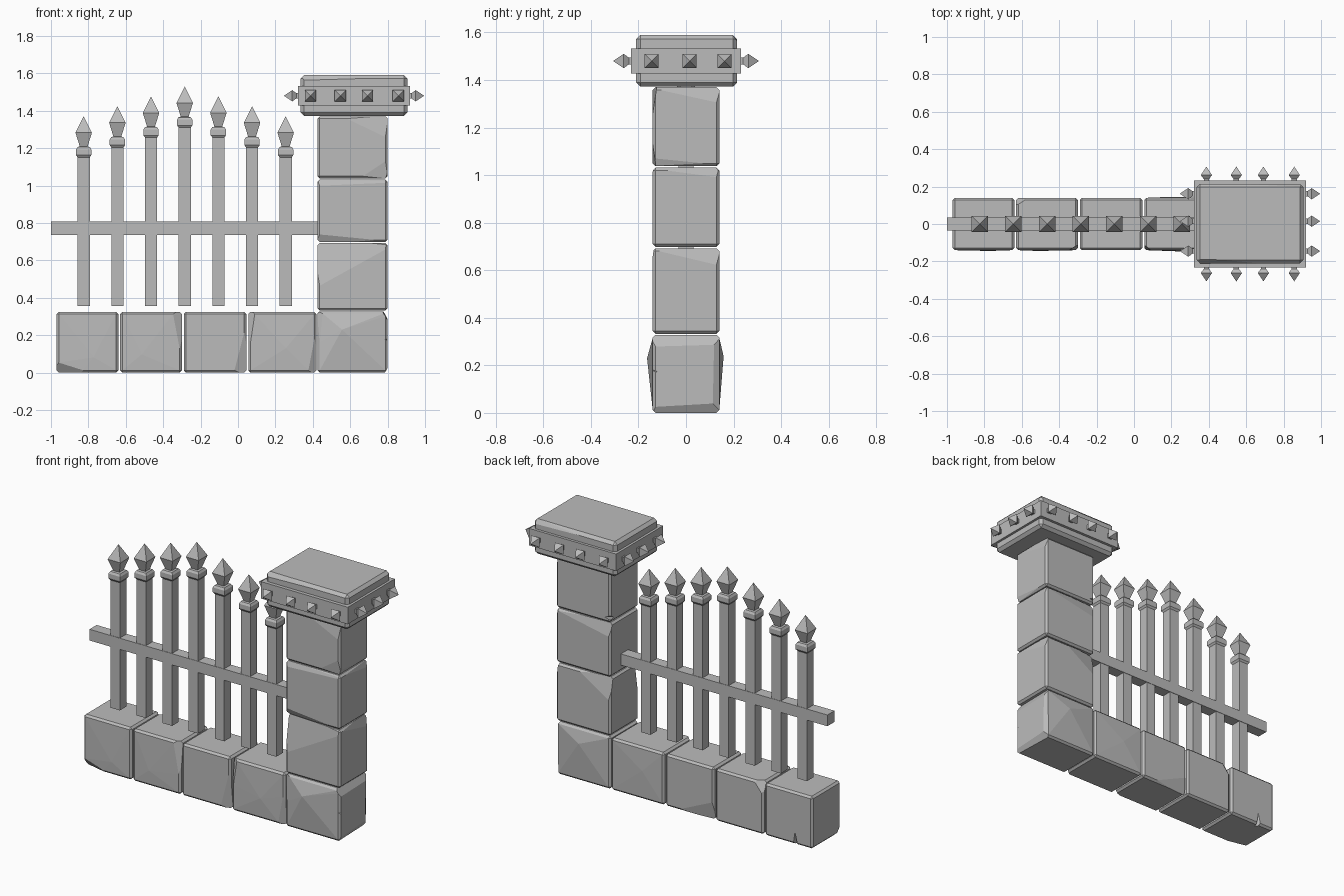
import bpy, bmesh
from mathutils import Vector, Matrix

cube = bpy.data.objects.get("Cube")
if cube:
    bpy.data.objects.remove(cube)

stone = bpy.data.materials.new("stone_grey")
stone.use_nodes = True
grey = (0.5, 0.5, 0.5, 1)
stone.diffuse_color = grey
stone.node_tree.nodes["Principled BSDF"].inputs["Base Color"].default_value = grey


def finish(name, bm):
    bmesh.ops.recalc_face_normals(bm, faces=bm.faces)
    mesh = bpy.data.meshes.new(name)
    bm.to_mesh(mesh)
    bm.free()
    mesh.materials.append(stone)
    obj = bpy.data.objects.new(name, mesh)
    bpy.context.collection.objects.link(obj)
    return obj


def notch(obj, points):
    """Chip a wedge, given by its corners, out of a block."""
    bm = bmesh.new()
    for p in points:
        bm.verts.new(p)
    bmesh.ops.convex_hull(bm, input=bm.verts)
    cutter = finish("chip_cutter", bm)
    cutter.hide_render = True
    mod = obj.modifiers.new("chip", 'BOOLEAN')
    mod.operation, mod.solver, mod.object = 'DIFFERENCE', 'EXACT', cutter
    graph = bpy.context.evaluated_depsgraph_get()
    mesh = bpy.data.meshes.new_from_object(obj.evaluated_get(graph))
    obj.modifiers.clear()
    obj.data = mesh
    bpy.data.objects.remove(cutter)


def block(name, lo, hi, bevel=0.012, cuts=(), bulges=(), chip=None):
    """Box with bevelled edges, planar cuts and faceted bulges.
    Cuts are three points and bulges are points, in half-sizes from the centre."""
    lo, hi = Vector(lo), Vector(hi)
    mid, half = (lo + hi) / 2, (hi - lo) / 2
    place = lambda p: mid + Vector(p) * half
    bm = bmesh.new()
    bmesh.ops.create_cube(bm, size=2)
    for v in bm.verts:
        v.co = place(v.co)
    if bevel:
        bmesh.ops.bevel(bm, geom=bm.edges[:], offset=bevel, segments=1, affect='EDGES')
    for cut in cuts:
        a, b, c = map(place, cut)
        n = (b - a).cross(c - a).normalized()
        if n.dot(a - mid) < 0:
            n = -n
        bmesh.ops.bisect_plane(bm, geom=bm.verts[:] + bm.edges[:] + bm.faces[:],
                               plane_co=a, plane_no=n, clear_outer=True)
        rim = [e for e in bm.edges if e.is_boundary]
        bmesh.ops.holes_fill(bm, edges=rim, sides=0)
        bmesh.ops.recalc_face_normals(bm, faces=bm.faces)
    for point in bulges:
        axis = max(range(3), key=lambda i: abs(point[i]))
        side = 1 if point[axis] > 0 else -1
        bm.normal_update()
        facing = [f for f in bm.faces if f.normal[axis] * side > 0.9]
        face = max(facing, key=lambda f: f.calc_area())
        apex = bmesh.ops.poke(bm, faces=[face])["verts"][0]
        apex.co = place(point)
    obj = finish(name, bm)
    if chip:
        notch(obj, chip)
    return obj


def square_stack(name, rings, matrix=Matrix()):
    """Square sections (half width, height) joined along z; the last is a point."""
    bm = bmesh.new()
    last = None
    for h, z in rings[:-1]:
        ring = [bm.verts.new((x * h, y * h, z)) for x, y in ((-1, -1), (1, -1), (1, 1), (-1, 1))]
        if last is None:
            bm.faces.new(ring[::-1])
        else:
            for i in range(4):
                j = (i + 1) % 4
                bm.faces.new((last[i], last[j], ring[j], ring[i]))
        last = ring
    tip = bm.verts.new((0, 0, rings[-1][1]))
    for i in range(4):
        bm.faces.new((last[i], last[(i + 1) % 4], tip))
    bm.transform(matrix)
    return finish(name, bm)


# Low wall of four worn stones
W = 0.14
block("wall_stone_1", (-0.97, -W, 0), (-0.64, W, 0.325),
      cuts=[((-1, -1, -0.65), (0.1, -1, -1), (-1, -0.7, -1))],
      bulges=[(0.2, -1.03, -0.5)],
      chip=[(-0.88, 0.16, -0.01), (-0.83, 0.16, -0.01), (-0.85, 0.16, 0.12), (-0.85, 0.1, -0.01)])
block("wall_stone_2", (-0.63, -W, 0), (-0.3, W, 0.325),
      cuts=[((1, -1, -0.6), (1, -0.8, 1), (0.7, -1, 1)), ((-1, 1, 0.5), (-0.6, 1, 1), (-1, 0.7, 1))],
      bulges=[(-0.3, -1.03, -0.4)])
block("wall_stone_3", (-0.29, -W, 0), (0.045, W, 0.325),
      cuts=[((1, -1, 0.6), (0.6, -1, -1), (1, -0.8, -1)),
            ((-1, 1, -0.3), (0.5, 1, -1), (-1, 0.85, -1))])
block("wall_stone_4", (0.055, -W, 0), (0.42, W, 0.325),
      cuts=[((-1, -1, -0.5), (-0.8, -1, 1), (-1, -0.8, 1)), ((1, -1, 0.5), (0.75, -1, -1), (1, -0.8, -1))],
      bulges=[(0.1, -1.05, -0.2), (-0.2, 1.04, 0.1)])

# Pillar stones
X0, X1 = 0.425, 0.8
block("pillar_base", (X0, -W, 0), (X1, W, 0.328),
      cuts=[((1, -1, 0.7), (1, 1, 0.75), (0.88, 1, 1)), ((1, -1, -0.85), (1, 1, -0.75), (0.9, 0, -1)),
            ((1, 0.8, -1), (1, 0.85, 1), (0.92, 1, 0)), ((-1, -1, -0.8), (-1, -0.9, 1), (-0.85, -1, 1))],
      bulges=[(-0.3, -1.17, 0.4), (0.1, 1.13, 0.45)],
      chip=[(0.74, -0.2, 0.2), (0.83, -0.2, 0.13), (0.83, -0.2, 0.21), (0.83, -0.08, 0.16)])
block("pillar_stone_lower", (X0, -W, 0.332), (X1, W, 0.692),
      cuts=[((1, -1, 0.97), (1, 1, 0.6), (0.9, 1, 1)), ((-1, -1, -0.3), (1, -1, 0.85), (0, -0.85, 1)),
            ((-1, 0.8, 1), (-1, 1, 0.2), (0.2, 1, 1))])
block("pillar_stone_middle", (X0, -W, 0.698), (X1, W, 1.032),
      cuts=[((1, -1, 0.97), (1, 1, 0.75), (0.94, 1, 1)), ((-1, -1, -0.75), (1, -1, -0.97), (-1, -0.85, -1)),
            ((-1, -1, 0.8), (1, -1, 0.9), (0, -0.93, 1)), ((-1, 1, 0.5), (1, 1, 0.95), (-1, 0.85, 1))])
block("pillar_stone_upper", (X0, -W, 1.038), (X1, W, 1.37),
      cuts=[((1, -1, 0.97), (1, 1, 0.6), (0.9, 1, 1)), ((1, -1, -0.8), (1, 1, -0.97), (0.94, -1, -1)),
            ((1, -1, 0.3), (-0.3, -1, 1), (1, -0.88, 1)), ((0.2, -1, -1), (1, -1, -0.4), (1, -0.9, -1))],
      chip=[(0.4, 0.17, 1.05), (0.49, 0.17, 1.07), (0.4, 0.17, 1.12), (0.4, 0.08, 1.06)])

# Capstone with its band
block("capstone", (0.335, -0.21, 1.372), (0.905, 0.215, 1.59), bevel=0.018,
      cuts=[((-1, -1, 0.75), (1, -1, 0.9), (0, -0.93, 1)), ((-1, 1, 0.9), (1, 1, 0.75), (0, 0.94, 1))])
bx0, bx1, by, bz = 0.32, 0.92, 0.232, 1.48
block("cap_band", (bx0, -by, bz - 0.053), (bx1, by, bz + 0.053), bevel=0)

# Pointed studs around the band
stud = [(0.014, -0.01), (0.014, 0.008), (0.03, 0.03), (0, 0.075)]


def add_stud(x, y, direction):
    turn = Vector(direction).to_track_quat('Z', 'Y').to_matrix().to_4x4()
    square_stack("cap_stud", stud, Matrix.Translation((x, y, bz)) @ turn)


for s in (-1, 1):
    for x in (0.387, 0.547, 0.692, 0.857):
        add_stud(x, s * by, (0, s, 0))
    for y in (-0.145, 0.015, 0.162):
        add_stud(bx1 if s > 0 else bx0, y, (s, 0, 0))

# Fence rail and spear-topped posts rising to the middle
block("fence_rail", (-1, -0.035, 0.737), (0.44, 0.035, 0.807), bevel=0)
for i in range(7):
    top = 1.53 - 0.053 * abs(i - 3)
    post = square_stack("fence_post", [
        (0.0325, 0.355), (0.0325, top - 0.22), (0.041, top - 0.208), (0.041, top - 0.178),
        (0.033, top - 0.165), (0.021, top - 0.162), (0.044, top - 0.088), (0, top)])
    post.location.x = -0.825 + 0.18 * i
